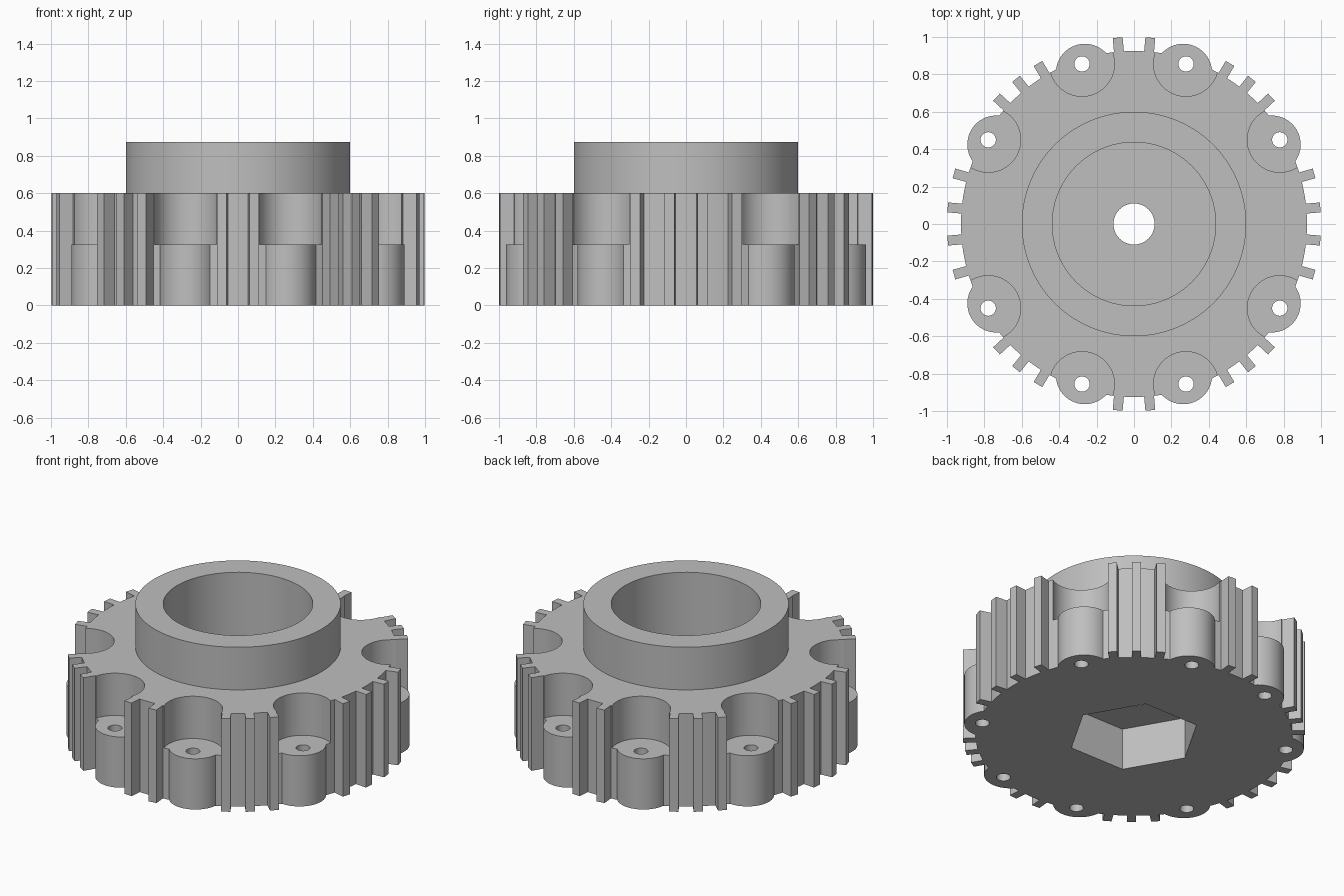
import bpy
import bmesh
from math import radians, cos, sin
from mathutils import Matrix, Vector

cube = bpy.data.objects.get("Cube")
if cube:
    bpy.data.objects.remove(cube, do_unlink=True)

# Main sizes
DISC_R, DISC_H = 0.925, 0.6
COLLAR_R, TOP = 0.6, 0.875
LEDGE = 0.327
BOSS_ANGLES = [30, 72, 108, 150, 210, 252, 288, 330]
QUARTER_TEETH = [5.1, 15.7, 42.7, 50.9, 59.1, 85]

grey = bpy.data.materials.new("Grey")
grey.use_nodes = True
grey.diffuse_color = (0.52, 0.52, 0.52, 1)
grey.node_tree.nodes["Principled BSDF"].inputs["Base Color"].default_value = grey.diffuse_color


def finish(name, bm):
    mesh = bpy.data.meshes.new(name)
    bm.to_mesh(mesh)
    bm.free()
    mesh.materials.append(grey)
    obj = bpy.data.objects.new(name, mesh)
    bpy.context.collection.objects.link(obj)
    return obj


def cylinders(name, centres, radius, z0, z1, sides):
    bm = bmesh.new()
    for x, y in centres:
        bmesh.ops.create_cone(
            bm, cap_ends=True, segments=sides, radius1=radius, radius2=radius,
            depth=z1 - z0, matrix=Matrix.Translation((x, y, (z0 + z1) / 2))
            @ Matrix.Rotation(radians(90), 4, "Z"))
    return finish(name, bm)


def combine(target, tool, operation):
    mod = target.modifiers.new(operation, "BOOLEAN")
    mod.operation = operation
    mod.solver = "EXACT"
    mod.object = tool
    bpy.context.view_layer.objects.active = target
    bpy.ops.object.modifier_apply(modifier=mod.name)
    bpy.data.objects.remove(tool, do_unlink=True)


def ring(radius):
    return [(radius * cos(radians(a)), radius * sin(radians(a))) for a in BOSS_ANGLES]


def make_teeth():
    bm = bmesh.new()
    angles = [b for a in QUARTER_TEETH for b in (a, 180 - a, 180 + a, -a)]
    inner, outer = 0.88, 1.0
    for a in angles:
        m = (Matrix.Rotation(radians(a), 4, "Z")
             @ Matrix.Translation(((inner + outer) / 2, 0, DISC_H / 2))
             @ Matrix.Diagonal(Vector((outer - inner, 0.053, DISC_H, 1))))
        bmesh.ops.create_cube(bm, size=1, matrix=m)
    return finish("teeth", bm)


centre = [(0, 0)]

# Disc with screw bosses in rounded pockets
body = cylinders("toothed_hub", centre, DISC_R, 0, DISC_H, 160)
combine(body, cylinders("bosses", ring(0.85), 0.155, 0, 0.4, 64), "UNION")
combine(body, cylinders("pockets", ring(0.9), 0.1735, LEDGE, 1, 64), "DIFFERENCE")

# Rim teeth and raised collar
combine(body, make_teeth(), "UNION")
combine(body, cylinders("collar", centre, COLLAR_R, 0.4, TOP, 128), "UNION")

# Bore, shaft hole, hexagonal socket and screw holes
combine(body, cylinders("bore", centre, 0.437, LEDGE, 1, 96), "DIFFERENCE")
combine(body, cylinders("hex_socket", centre, 0.388, -0.2, 0.27, 6), "DIFFERENCE")
combine(body, cylinders("shaft_hole", centre, 0.11, 0.1, 0.5, 48), "DIFFERENCE")
combine(body, cylinders("screw_holes", ring(0.9), 0.041, -0.2, 0.5, 32), "DIFFERENCE")

# Smooth round walls, keep corners sharp
bpy.ops.object.select_all(action="DESELECT")
body.select_set(True)
bpy.context.view_layer.objects.active = body
bpy.ops.object.shade_smooth_by_angle(angle=radians(25))
